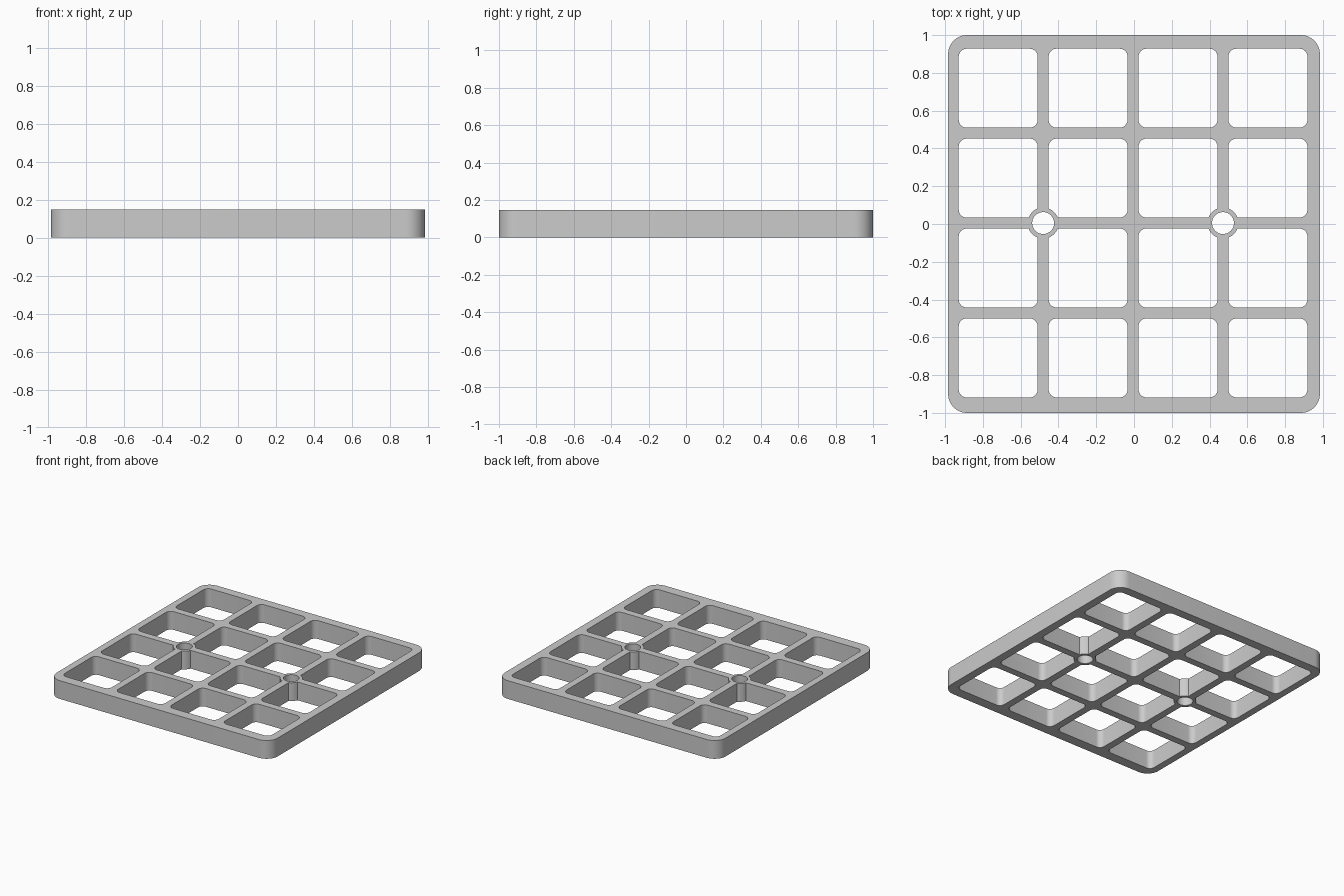
import bpy, bmesh, math

if "Cube" in bpy.data.objects:
    bpy.data.objects.remove(bpy.data.objects["Cube"])

HEIGHT = 0.147
PITCH, CELL = 0.476, 0.418
CX, CY = -0.005, 0.005        # centre of the cell pattern

grey = bpy.data.materials.new("plain grey")
grey.use_nodes = True
grey.diffuse_color = (0.6, 0.6, 0.6, 1)
grey.node_tree.nodes["Principled BSDF"].inputs["Base Color"].default_value = (0.6, 0.6, 0.6, 1)


def rounded_rect(cx, cy, w, d, r, steps):
    """Counter-clockwise outline of a rectangle with round corners."""
    pts = []
    for i, (sx, sy) in enumerate([(1, 1), (-1, 1), (-1, -1), (1, -1)]):
        for k in range(steps + 1):
            a = math.radians(90) * (i + k / steps)
            pts.append((cx + sx * (w / 2 - r) + r * math.cos(a),
                        cy + sy * (d / 2 - r) + r * math.sin(a)))
    return pts


def circle(cx, cy, r, n=48):
    return [(cx + r * math.cos(math.tau * k / n), cy + r * math.sin(math.tau * k / n))
            for k in range(n)]


def prisms(name, outlines, z0, z1):
    """One object made of upright prisms over the given outlines."""
    bm = bmesh.new()
    for pts in outlines:
        low = [bm.verts.new((x, y, z0)) for x, y in pts]
        high = [bm.verts.new((x, y, z1)) for x, y in pts]
        bm.faces.new(low[::-1])
        bm.faces.new(high)
        for i in range(len(pts)):
            j = (i + 1) % len(pts)
            bm.faces.new((low[i], low[j], high[j], high[i]))
    mesh = bpy.data.meshes.new(name)
    bm.to_mesh(mesh)
    bm.free()
    mesh.materials.append(grey)
    obj = bpy.data.objects.new(name, mesh)
    bpy.context.collection.objects.link(obj)
    return obj


def cut(target, cutter):
    """Subtract the cutter for good, then remove it."""
    cutter.hide_render = True
    mod = target.modifiers.new("cut", 'BOOLEAN')
    mod.operation, mod.solver, mod.object = 'DIFFERENCE', 'EXACT', cutter
    bpy.context.view_layer.objects.active = target
    bpy.ops.object.modifier_apply(modifier=mod.name)
    bpy.data.objects.remove(cutter)


# Solid slab with rounded corners
grid = prisms("grid_plate", [rounded_rect(0, 0, 1.968, 2, 0.1, 12)], 0, HEIGHT)

# Four by four cells, kept clear of the two round bosses
steps = [(i - 1.5) * PITCH for i in range(4)]
cells = prisms("cell_cutters", [rounded_rect(CX + x, CY + y, CELL, CELL, 0.042, 8)
                                for x in steps for y in steps], -0.1, 0.3)
boss_x = [CX - PITCH, CX + PITCH]
cut(cells, prisms("boss_keepouts", [circle(x, CY, 0.082) for x in boss_x], -0.2, 0.4))
cut(grid, cells)

# Screw holes through the bosses
cut(grid, prisms("screw_hole_cutters", [circle(x, CY, 0.058) for x in boss_x], -0.1, 0.3))

# Smooth round walls, sharp rims
bpy.ops.object.select_all(action='DESELECT')
grid.select_set(True)
bpy.context.view_layer.objects.active = grid
bpy.ops.object.shade_smooth_by_angle(angle=math.radians(30))
